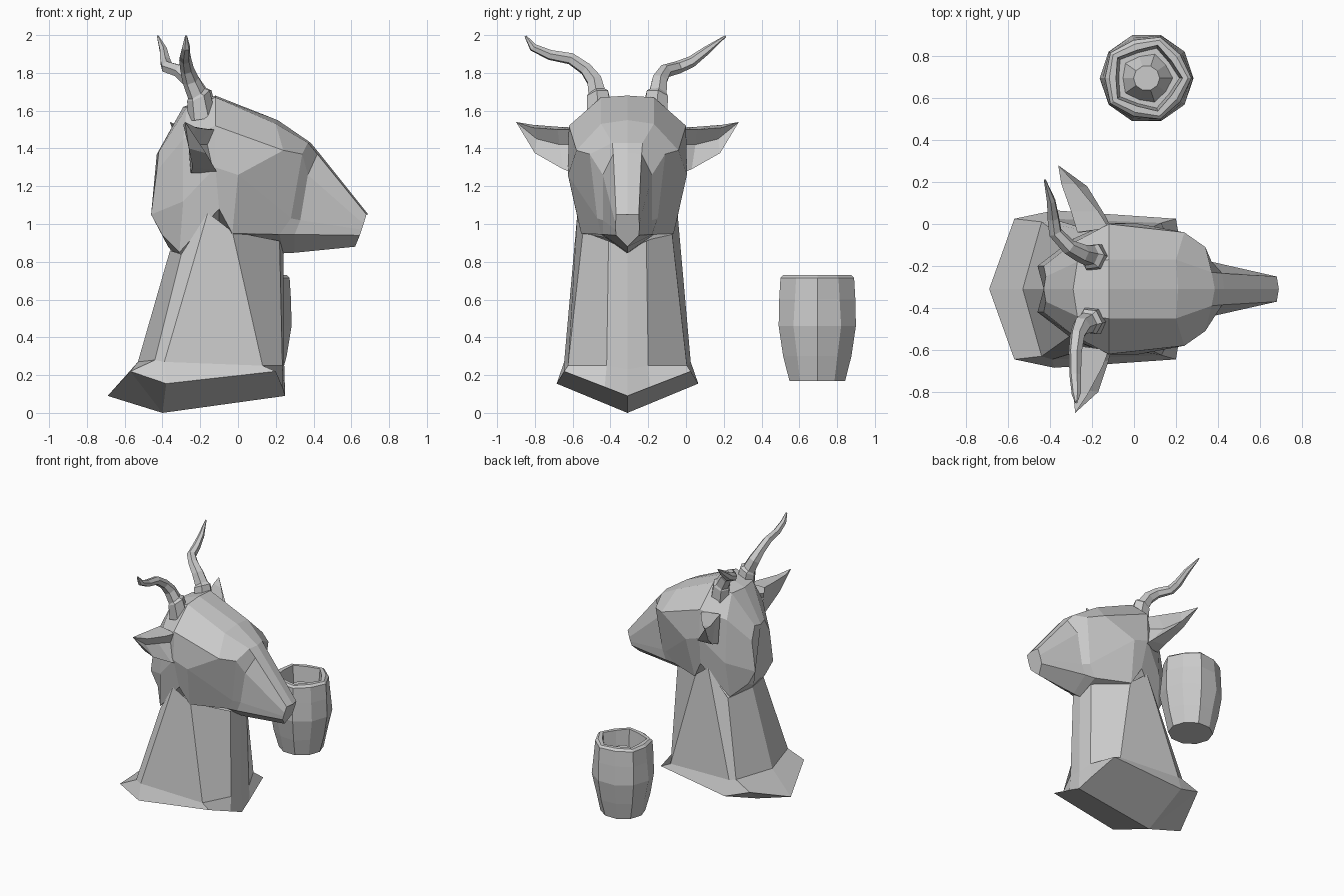
import bpy, bmesh, math

CY = -0.31  # symmetry plane of the animal bust


def loft(name, rings, loc=(0, 0, 0), caps=True):
    """Skin closed rings of equal length; repeated points collapse."""
    bm = bmesh.new()
    vs = [[bm.verts.new(p) for p in r] for r in rings]
    n = len(rings[0])
    for a, b in zip(vs, vs[1:]):
        for i in range(n):
            j = (i + 1) % n
            bm.faces.new((a[i], a[j], b[j], b[i]))
    if caps:
        bm.faces.new(vs[0])
        bm.faces.new(vs[-1])
    bmesh.ops.remove_doubles(bm, verts=bm.verts[:], dist=1e-4)
    bmesh.ops.recalc_face_normals(bm, faces=bm.faces[:])
    me = bpy.data.meshes.new(name)
    bm.to_mesh(me)
    bm.free()
    ob = bpy.data.objects.new(name, me)
    ob.location = loc
    bpy.context.collection.objects.link(ob)
    return ob


def full(half):
    """Half section (centre to centre) completed by reflection."""
    return half + [(x, -w, z) for x, w, z in reversed(half[1:-1])]


# Neck with keeled base: back centre -> side -> front centre
neck = [
    [(-.4, 0, 0)] * 6,
    [(-.69, 0, .09), (-.57, .335, .22), (-.38, .375, .155),
     (.2, .335, .22), (.235, .12, .137), (.25, 0, .09)],
    [(-.53, 0, .27), (-.44, .32, .28), (-.39, .335, .27),
     (.13, .315, .25), (.235, .11, .25), (.245, 0, .23)],
    [(-.36, 0, .86), (-.3, .22, .84), (-.16, .265, 1.06),
     (-.03, .235, .96), (.22, .1, .91), (.24, 0, .86)],
]
loft("neck", [full(r) for r in neck], (0, CY, 0))

# Head: sections from nape to nose, top centre -> side -> chin
head = [
    [(-.43, 0, 1.37), (-.42, .06, 1.38), (-.43, .11, 1.28),
     (-.46, .11, 1.05), (-.4, .11, .94), (-.37, 0, .88)],
    [(-.29, 0, 1.62), (-.27, .13, 1.62), (-.29, .22, 1.45),
     (-.29, .24, 1.12), (-.31, .21, .85), (-.33, 0, .83)],
    [(-.12, 0, 1.68), (-.12, .14, 1.67), (-.12, .31, 1.52),
     (-.12, .315, 1.3), (-.1, .275, 1.08), (-.1, 0, .92)],
    [(.21, 0, 1.55), (.2, .14, 1.53), (.24, .27, 1.39),
     (.0, .315, 1.26), (-.03, .245, .95), (-.03, 0, .9)],
    [(.385, 0, 1.43), (.37, .08, 1.43), (.34, .2, 1.37),
     (.28, .16, 1.03), (.22, .14, .945), (.24, 0, .845)],
    [(.43, 0, 1.375), (.42, .075, 1.37), (.37, .13, 1.26),
     (.33, .13, 1.02), (.3, .13, .945), (.3, 0, .848)],
    [(.69, 0, 1.05), (.68, .06, 1.05), (.665, .063, 1.0),
     (.655, .063, .97), (.645, .06, .94), (.62, 0, .88)],
]
loft("head", [full(r) for r in head], (0, CY, 0))

# Ears: hollowed wedges, the two tips lean back differently
for side, lean, label in ((-1, 0, "left"), (1, -.28, "right")):
    ear = [
        [(-.25, .27, 1.27), (-.11, .29, 1.27), (-.16, .29, 1.42), (-.12, .29, 1.5), (-.27, .27, 1.51)],
        [(-.24, .35, 1.3), (-.12, .34, 1.29), (-.22, .36, 1.42), (-.15, .37, 1.5), (-.28, .37, 1.515)],
        [(-.26, .48, 1.4), (-.17, .49, 1.375), (-.245, .48, 1.45), (-.22, .5, 1.51), (-.29, .5, 1.525)],
        [(-.28, .59, 1.54)] * 5,
    ]
    loft(label + "_ear", [[(x + lean * max(0, w - .3), side * w, z) for x, w, z in r]
                          for r in ear[:-1]]
         + [[(x + lean * (w - .3), side * w, z) for x, w, z in ear[-1]]],
         (0, CY, 0), caps=False)


# Horns: tapered six-sided tubes along bent paths (x, y, z, radius)
def horn(name, pts):
    cu = bpy.data.curves.new(name, 'CURVE')
    cu.dimensions = '3D'
    cu.bevel_depth = 1
    cu.bevel_resolution = 1
    cu.use_fill_caps = True
    sp = cu.splines.new('POLY')
    sp.points.add(len(pts) - 1)
    sp.use_smooth = False
    for p, (x, y, z, r) in zip(sp.points, pts):
        p.co = (x, y, z, 1)
        p.radius = r
    bpy.context.collection.objects.link(bpy.data.objects.new(name, cu))


horn("left_horn", [(-.19, -.455, 1.56, .075), (-.21, -.465, 1.68, .066),
                   (-.22, -.47, 1.69, .052), (-.25, -.485, 1.76, .045),
                   (-.27, -.53, 1.82, .036), (-.28, -.61, 1.875, .032),
                   (-.28, -.72, 1.895, .028), (-.275, -.81, 1.935, .022),
                   (-.275, -.85, 1.995, .006)])
horn("right_horn", [(-.18, -.165, 1.56, .075), (-.2, -.155, 1.68, .066),
                    (-.21, -.15, 1.69, .052), (-.25, -.14, 1.76, .045),
                    (-.31, -.11, 1.81, .037), (-.375, -.04, 1.83, .034),
                    (-.385, .03, 1.86, .03), (-.395, .11, 1.92, .022),
                    (-.425, .21, 1.995, .005)])

# Pot: ten-sided bulging body, five-sided mouth with a faceted mound inside
pot = [(.155, .17, 1), (.19, .30, .95), (.215, .46, 1), (.212, .6, .95),
       (.205, .715, .93), (.19, .73, .9), (.165, .73, .85), (.15, .56, .85),
       (.12, .56, .9), (.06, .65, 1), (0, .66, 1)]
rings = []
for k, (r, z, odd) in enumerate(pot):
    rings.append([(r * 1.04 * (odd if i % 2 else 1) * math.cos(math.radians(36 * i)),
                   r * (odd if i % 2 else 1) * math.sin(math.radians(36 * i)), z)
                  for i in range(10)])
body = loft("pot", rings[:-1], (.06, .695, 0))
